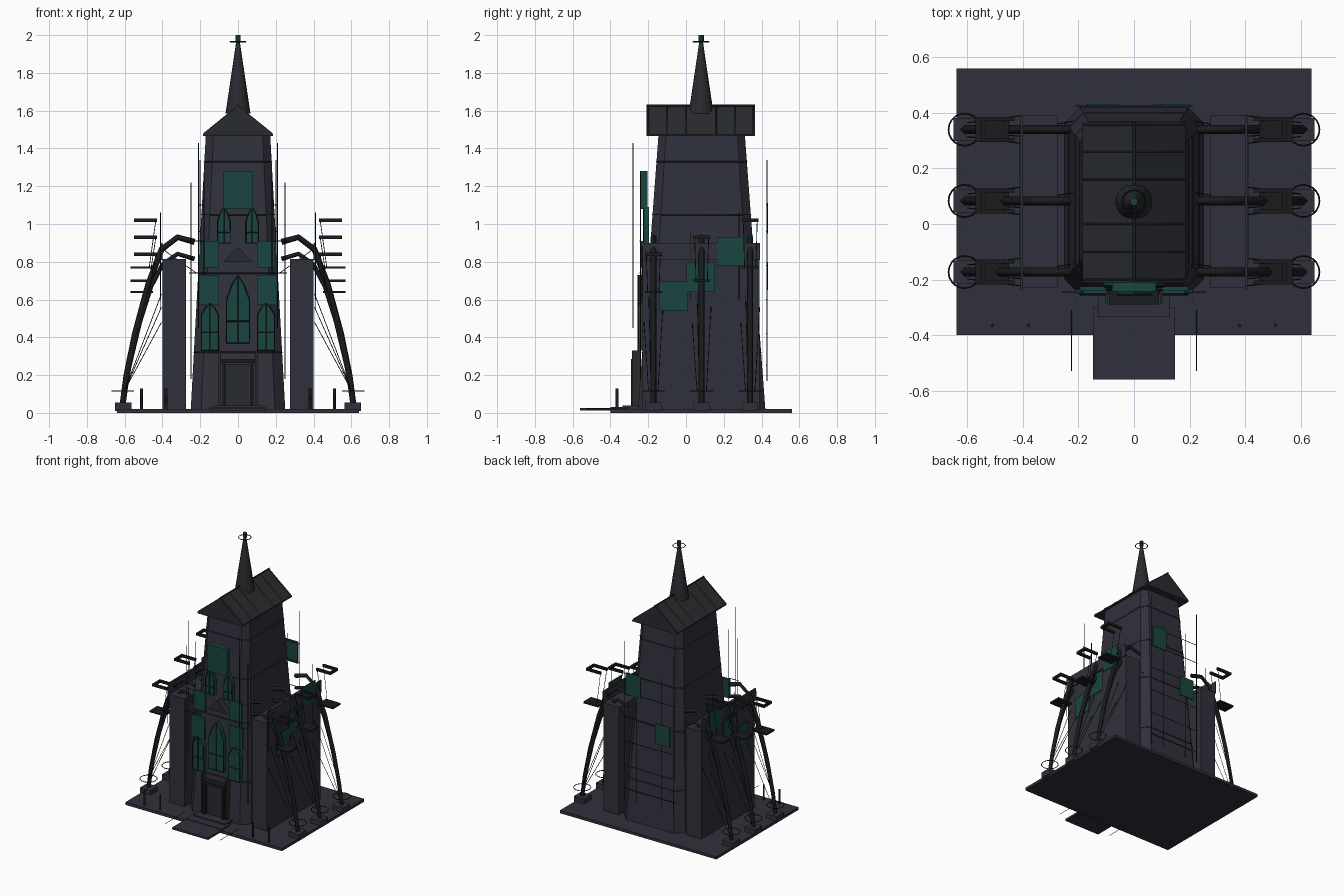
import bpy, bmesh, math
from mathutils import Vector

if "Cube" in bpy.data.objects:
    bpy.data.objects.remove(bpy.data.objects["Cube"])


def material(name, rgb):
    m = bpy.data.materials.new(name)
    m.diffuse_color = (*rgb, 1)
    m.use_nodes = True
    m.node_tree.nodes["Principled BSDF"].inputs["Base Color"].default_value = m.diffuse_color
    return m


STONE = material("dark_stone", (0.030, 0.030, 0.045))
SLATE = material("slate", (0.022, 0.024, 0.028))
METAL = material("black_metal", (0.010, 0.011, 0.012))
GLASS = material("green_glass", (0.010, 0.060, 0.050))


def finish(name, bm, mat):
    bmesh.ops.recalc_face_normals(bm, faces=bm.faces)
    me = bpy.data.meshes.new(name)
    bm.to_mesh(me)
    bm.free()
    me.materials.append(mat)
    ob = bpy.data.objects.new(name, me)
    bpy.context.collection.objects.link(ob)
    return ob


def box(name, x, y, z, mat):
    bm = bmesh.new()
    bmesh.ops.create_cube(bm, size=1)
    for v in bm.verts:
        v.co = [lo + (c + 0.5) * (hi - lo) for c, (lo, hi) in zip(v.co, (x, y, z))]
    return finish(name, bm, mat)


def loft(name, lower, upper, mat):
    bm = bmesh.new()
    a = [bm.verts.new(p) for p in lower]
    b = [bm.verts.new(p) for p in upper]
    bm.faces.new(a)
    bm.faces.new(b)
    for i in range(len(a)):
        j = (i + 1) % len(a)
        bm.faces.new((a[i], a[j], b[j], b[i]))
    return finish(name, bm, mat)


def front_plate(name, pts, y, depth, mat):
    return loft(name, [(x, y, z) for x, z in pts], [(x, y + depth, z) for x, z in pts], mat)


def rods(name, paths, r, mat=METAL, cyclic=False):
    cu = bpy.data.curves.new(name, 'CURVE')
    cu.dimensions = '3D'
    cu.bevel_depth = r
    cu.bevel_resolution = 0
    cu.use_fill_caps = True
    for path in paths:
        sp = cu.splines.new('POLY')
        sp.points.add(len(path) - 1)
        for p, c in zip(sp.points, path):
            p.co = (*c, 1)
        sp.use_cyclic_u = cyclic
    cu.materials.append(mat)
    ob = bpy.data.objects.new(name, cu)
    bpy.context.collection.objects.link(ob)


def circle(x, y, z, r, n=20):
    return [(x + r * math.cos(k * math.tau / n), y + r * math.sin(k * math.tau / n), z) for k in range(n)]


def cone(name, z0, z1, r0, r1, n, mat):
    return loft(name, circle(0, 0.08, z0, r0, n), circle(0, 0.08, z1, r1, n), mat)


def octagon(hx, hy, c, z):
    q = [(hx, hy - c), (hx - c, hy), (c - hx, hy), (-hx, hy - c),
         (-hx, c - hy), (c - hx, -hy), (hx - c, -hy), (hx, c - hy)]
    return [(x, y + 0.083, z) for x, y in q]


# Ground slab and steps
box("base_slab", (-0.64, 0.64), (-0.40, 0.56), (0, 0.02), STONE)
box("lower_step", (-0.147, 0.147), (-0.56, -0.38), (0.012, 0.026), STONE)
box("middle_step", (-0.147, 0.147), (-0.40, -0.30), (0.018, 0.031), STONE)
box("upper_step", (-0.13, 0.13), (-0.335, -0.24), (0.02, 0.04), STONE)
rods("step_rails", [[(s * 0.225, -0.53, 0.02), (s * 0.225, -0.31, 0.02)] for s in (-1, 1)], 0.002)

# Tapered tower, gabled roof and spire
loft("tower", octagon(0.25, 0.337, 0.055, 0.02), octagon(0.17, 0.228, 0.04, 1.48), STONE)
for z in (0.32, 0.74, 1.05, 1.33):
    t = (z - 0.02) / 1.46
    rods("tower_string_course", [octagon(0.25 - 0.08 * t, 0.337 - 0.109 * t, 0.055 - 0.015 * t, z)],
         0.004, SLATE, True)
gable = [(-0.185, 1.465), (0.185, 1.465), (0.185, 1.475), (0, 1.625), (-0.185, 1.475)]
front_plate("gable_roof", gable, -0.21, 0.575, SLATE)
rods("roof_ridge", [[(0, -0.21, 1.627), (0, 0.365, 1.627)]], 0.006)
rods("roof_seams", [[(-0.183, y, 1.477), (0, y, 1.626), (0.183, y, 1.477)]
                    for y in (-0.2, -0.1, 0.0, 0.16, 0.26, 0.355)], 0.003, SLATE)
cone("spire", 1.585, 1.97, 0.066, 0.009, 16, SLATE)
cone("finial", 1.965, 2.0, 0.014, 0.014, 8, GLASS)
rods("finial_ring", [circle(0, 0.08, 1.965, 0.042)], 0.003, METAL, True)

# Front doorway
box("door", (-0.065, 0.065), (-0.272, -0.245), (0.03, 0.26), SLATE)
for s in (-1, 1):
    box("door_jamb", sorted((s * 0.068, s * 0.082)), (-0.29, -0.24), (0.03, 0.28), METAL)
    box("porch_post", sorted((s * 0.093, s * 0.103)), (-0.285, -0.24), (0.03, 0.33), SLATE)
box("door_lintel", (-0.09, 0.09), (-0.29, -0.24), (0.265, 0.285), METAL)


# Green lancet windows with mullions
def lancet(cx, w, z0, zs, z1, y):
    pts = [(cx - w, z0), (cx + w, z0), (cx + w, zs), (cx + w * 0.55, zs + (z1 - zs) * 0.6),
           (cx, z1), (cx - w * 0.55, zs + (z1 - zs) * 0.6), (cx - w, zs)]
    front_plate("lancet_window", pts, y, 0.03, GLASS)
    rods("window_tracery", [[(x, y, z) for x, z in pts + pts[:1]],
                            [(cx, y, z0), (cx, y, z1)],
                            [(cx - w, y, (z0 + zs) / 2), (cx + w, y, (z0 + zs) / 2)]], 0.003)


lancet(0, 0.06, 0.37, 0.60, 0.73, -0.255)
for s in (-1, 1):
    lancet(s * 0.148, 0.045, 0.33, 0.52, 0.58, -0.255)
    lancet(s * 0.075, 0.034, 0.90, 1.01, 1.09, -0.225)
    box("side_glass", sorted((s * 0.10, s * 0.21)), (-0.25, -0.235), (0.57, 0.73), GLASS)
    box("upper_side_glass", sorted((s * 0.10, s * 0.195)), (-0.24, -0.225), (0.77, 0.91), GLASS)
box("top_glass", (-0.08, 0.08), (-0.243, -0.205), (1.08, 1.28), GLASS)
front_plate("small_pediment", [(-0.075, 0.80), (0.075, 0.80), (0, 0.88)], -0.24, 0.06, SLATE)

# Front and back scaffold poles and rails
poles = []
for s in (-1, 1):
    poles += [[(s * 0.21, -0.28, 0.45), (s * 0.21, -0.28, 1.43)],
              [(s * 0.25, -0.24, 0.18), (s * 0.25, -0.24, 1.22)],
              [(s * 0.18, -0.24, 0.60), (s * 0.18, -0.24, 1.27)],
              [(s * 0.20, 0.43, 0.17), (s * 0.20, 0.43, 1.34)],
              [(s * 0.10, 0.43, 0.17), (s * 0.10, 0.43, 1.15)],
              [(s * 0.18, -0.245, 0.91), (s * 0.26, -0.245, 0.91)],
              [(s * 0.18, -0.245, 0.74), (s * 0.26, -0.245, 0.74)]]
poles += [[(-0.21, 0.425, z), (0.21, 0.425, z)] for z in (0.25, 0.42, 0.6, 0.78, 0.96, 1.1)]
rods("scaffold", poles, 0.0025)
box("back_panel_low", (-0.17, -0.05), (0.425, 0.433), (0.65, 0.80), GLASS)
box("back_panel_high", (0.07, 0.19), (0.425, 0.433), (0.95, 1.11), GLASS)

# Side aisles, buttresses and their platforms
upper_arc = [(0.61, 0.05), (0.59, 0.20), (0.545, 0.42), (0.475, 0.68), (0.405, 0.865),
             (0.32, 0.93), (0.23, 0.905)]
lower_arc = [(0.61, 0.05), (0.575, 0.25), (0.52, 0.48), (0.46, 0.67), (0.40, 0.785),
             (0.32, 0.842), (0.23, 0.815)]
for s in (-1, 1):
    def span(a, b):
        return sorted((s * a, s * b))

    box("side_aisle", span(0.275, 0.40), (-0.23, 0.39), (0.02, 0.815), STONE)
    box("aisle_parapet", span(0.40, 0.408), (-0.235, 0.393), (0.81, 0.90), STONE)
    for y, z in ((-0.065, 0.615), (0.078, 0.715), (0.238, 0.852)):
        box("side_panel", span(0.409, 0.413), (y - 0.075, y + 0.075), (z - 0.075, z + 0.08), GLASS)
    for i, y in enumerate((-0.173, 0.083, 0.340)):
        box("buttress_foot", span(0.565, 0.65), (y - 0.042, y + 0.042), (0.01, 0.055), STONE)
        rods("flying_buttress", [[(s * x, y, z) for x, z in upper_arc]], 0.016)
        rods("lower_buttress", [[(s * x, y, z) for x, z in lower_arc]], 0.012)
        rods("foot_ring", [circle(s * 0.61, y, 0.115, 0.058)], 0.003, METAL, True)
        zp = (0.64, 0.70, 0.77)[i]
        box("platform", span(0.45, 0.57), (y - 0.045, y + 0.045), (zp - 0.006, zp + 0.006), METAL)
        # U-shaped bracket
        zb = (0.84, 0.93, 1.02)[i]
        for d in (-1, 1):
            box("bracket_arm", span(0.43, 0.55), sorted((y + d * 0.03, y + d * 0.045)),
                (zb - 0.009, zb + 0.009), METAL)
        box("bracket_end", span(0.535, 0.55), (y - 0.045, y + 0.045), (zb - 0.009, zb + 0.009), METAL)
        # Stay cables
        cables = [[(s * 0.60, y + d, 0.12), (s * 0.405, y + 2 * d, z)]
                  for d, z in ((-0.025, 0.48), (0.025, 0.56), (-0.012, 0.63))]
        cables += [[(s * 0.435, y + d * 0.037, zb), (s * 0.47, y + d * 0.03, zp)] for d in (-1, 1)]
        cables += [[(s * 0.41, y - 0.06, 0.6), (s * 0.41, y - 0.06, zb + 0.04)],
                   [(s * 0.39, y, 0.86), (s * 0.22, y + 0.03, 0.74)]]
        rods("stay_cables", cables, 0.002)
    # Bollards
    rods("bollards", [[(s * x, -0.365, 0.015), (s * x, -0.365, 0.13)] for x in (0.38, 0.51)], 0.008)
